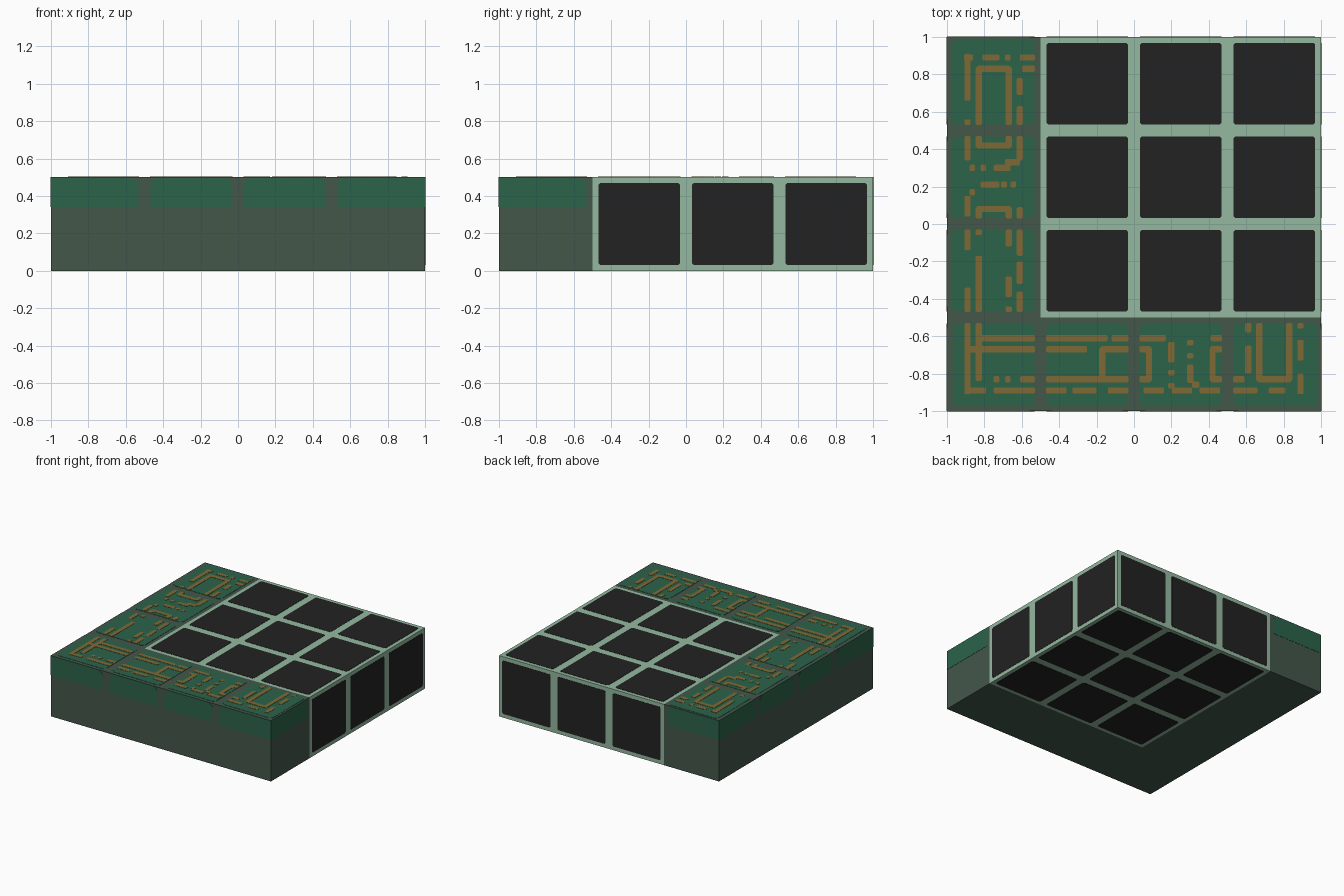
import bpy, bmesh
from mathutils import Vector

if "Cube" in bpy.data.objects:
    bpy.data.objects.remove(bpy.data.objects["Cube"])


def mat(name, hexcol):
    m = bpy.data.materials.new(name)
    lin = []
    for i in (0, 2, 4):
        c = int(hexcol[i:i + 2], 16) / 255
        lin.append(c / 12.92 if c <= 0.04045 else ((c + 0.055) / 1.055) ** 2.4)
    m.diffuse_color = (*lin, 1)
    m.use_nodes = True
    m.node_tree.nodes["Principled BSDF"].inputs["Base Color"].default_value = m.diffuse_color
    return m


BASE = mat("grey_green_casing", "43574A")
GREEN = mat("board_green", "2B634A")
PALE = mat("pale_green_frame", "94B9A0")
BLACK = mat("black_cell", "222222")
COPPER = mat("copper_trace", "7E6A36")

# each side of the slab: 2D (u, v) -> 3D point, plus outward normal
SIDES = {
    "top": (lambda u, v: (u, v, 0.5), (0, 0, 1)),
    "bottom": (lambda u, v: (u, v, 0), (0, 0, -1)),
    "front": (lambda u, v: (u, -1, v), (0, -1, 0)),
    "back": (lambda u, v: (u, 1, v), (0, 1, 0)),
    "right": (lambda u, v: (1, u, v), (1, 0, 0)),
    "left": (lambda u, v: (-1, u, v), (-1, 0, 0)),
}


def prism(bm, pts, offset):
    a = [bm.verts.new(p) for p in pts]
    b = [bm.verts.new(p + offset) for p in pts]
    bm.faces.new(a)
    bm.faces.new(b[::-1])
    n = len(a)
    for i in range(n):
        bm.faces.new((a[i], b[i], b[(i + 1) % n], a[(i + 1) % n]))


def finish(bm, name, material):
    bmesh.ops.recalc_face_normals(bm, faces=bm.faces)
    me = bpy.data.meshes.new(name)
    bm.to_mesh(me)
    bm.free()
    me.materials.append(material)
    bpy.context.collection.objects.link(bpy.data.objects.new(name, me))


def plate(bm, side, u0, u1, v0, v1, c, h=0.002):
    """Thin rectangle with clipped corners lying on one side of the slab."""
    f, n = SIDES[side]
    pts = [(u0 + c, v0), (u1 - c, v0), (u1, v0 + c), (u1, v1 - c),
           (u1 - c, v1), (u0 + c, v1), (u0, v1 - c), (u0, v0 + c)]
    prism(bm, [Vector(f(*p)) for p in pts], Vector(n) * h)


# L-shaped casing
bm = bmesh.new()
L = [(-1, -1), (1, -1), (1, -0.5), (-0.5, -0.5), (-0.5, 1), (-1, 1)]
prism(bm, [Vector((x, y, 0)) for x, y in L], Vector((0, 0, 0.5)))
finish(bm, "casing", BASE)

# pale block that carries the black cells
bm = bmesh.new()
B = [(-0.5, -0.5), (1, -0.5), (1, 1), (-0.5, 1)]
prism(bm, [Vector((x, y, 0)) for x, y in B], Vector((0, 0, 0.5)))
finish(bm, "cell_frame", PALE)

# black cells: 3x3 above and below, rows of three on the right and back
bm = bmesh.new()
M = 1 / 32
starts = [-0.5, 0, 0.5]
for x in starts:
    for y in starts:
        for side in ("top", "bottom"):
            plate(bm, side, x + M, x + 0.5 - M, y + M, y + 0.5 - M, 0.01)
    for side in ("right", "back"):
        plate(bm, side, x + M, x + 0.5 - M, M, 0.5 - M, 0.01)
finish(bm, "black_cells", BLACK)

# green board panels on top of the L
bm = bmesh.new()
for i in range(4):
    s = -1 + i * 0.5
    lo, hi = s + M, s + 0.5 - (M if i < 3 else 0.015)
    plate(bm, "top", lo, hi, -0.972, -0.5 - M, 0.02)
    if i:
        plate(bm, "top", -0.972, -0.5 - M, lo, hi, 0.02)
finish(bm, "board_top", GREEN)

# green band along the upper edge of the outer walls
bm = bmesh.new()


def wall(side, i):
    f, n = SIDES[side]
    s = -1 + i * 0.5
    a = s + (M if i else 0)
    b = s + 0.5 - (M if i < 3 else 0)
    ca, cb = (0.03 if i else 0), (0.03 if i < 3 else 0)
    pts = [(a, 0.34), (b, 0.34), (b, 0.5 - cb)]
    if cb:
        pts.append((b - cb, 0.5))
    if ca:
        pts.append((a + ca, 0.5))
    pts.append((a, 0.5 - ca))
    prism(bm, [Vector(f(*p)) for p in pts], Vector(n) * 0.002)


for i in range(4):
    wall("front", i)
    wall("left", i)
wall("back", 0)
wall("right", 0)
finish(bm, "board_edge_band", GREEN)

# copper traces: line position -> runs (hundredths) along that line
LEFT_UP = {
    -89: [(66, 91), (53, 56), (34, 47), (4, 15), (-14, -3), (-47, -34), (-91, -53)],
    -83: [(53, 84), (41, 47), (3, 9), (-6, -3), (-47, -17), (-67, -53), (-84, -66)],
    -67: [(53, 84), (41, 47), (3, 9), (-12, -3), (-39, -28), (-47, -44)],
    -61: [(69, 78), (53, 63), (34, 47), (3, 9), (-17, -3), (-32, -20), (-47, -36)],
}
LEFT_ACROSS = {
    89: [(-91, -86), (-81, -72), (-69, -66), (-61, -53)],
    83: [(-84, -66), (-60, -53)], 42: [(-84, -66)],
    33: [(-69, -61)], 30: [(-88, -85), (-82, -79), (-75, -66)],
    21: [(-82, -72), (-71, -68), (-66, -63)], 17: [(-88, -85)], 8: [(-84, -66)],
}
FRONT_ACROSS = {
    -61: [(-84, -53), (-47, -14), (-12, -3), (3, 17), (41, 47)],
    -67: [(-89, -53), (-47, -25), (-18, -3), (3, 9), (41, 47)],
    -83: [(-75, -72), (-69, -66), (-61, -53), (-47, -3), (3, 9), (41, 47), (53, 59), (66, 84)],
    -89: [(-89, -79), (-75, -53), (-47, -36), (-33, -20), (-14, -3), (5, 16),
          (20, 31), (35, 46), (53, 66), (72, 81)],
    -86: [(31, 35)],
}
FRONT_UP = {
    -17: [(-84, -66)], 8: [(-84, -66)], 42: [(-84, -66)],
    20: [(-74, -63), (-81, -78), (-88, -85)],
    30: [(-65, -62), (-72, -69), (-85, -75)],
    61: [(-58, -53), (-80, -65)], 67: [(-84, -53)], 83: [(-84, -53)],
    89: [(-56, -53), (-73, -62), (-91, -80)],
}
bm = bmesh.new()
W = 0.017
for table, upright in ((LEFT_UP, 1), (LEFT_ACROSS, 0), (FRONT_ACROSS, 0), (FRONT_UP, 1)):
    for k, runs in table.items():
        k = k / 100
        for a, b in runs:
            r = (k - W, k + W, a / 100, b / 100) if upright else (a / 100, b / 100, k - W, k + W)
            plate(bm, "top", *r, 0.006, 0.004)
finish(bm, "copper_traces", COPPER)
